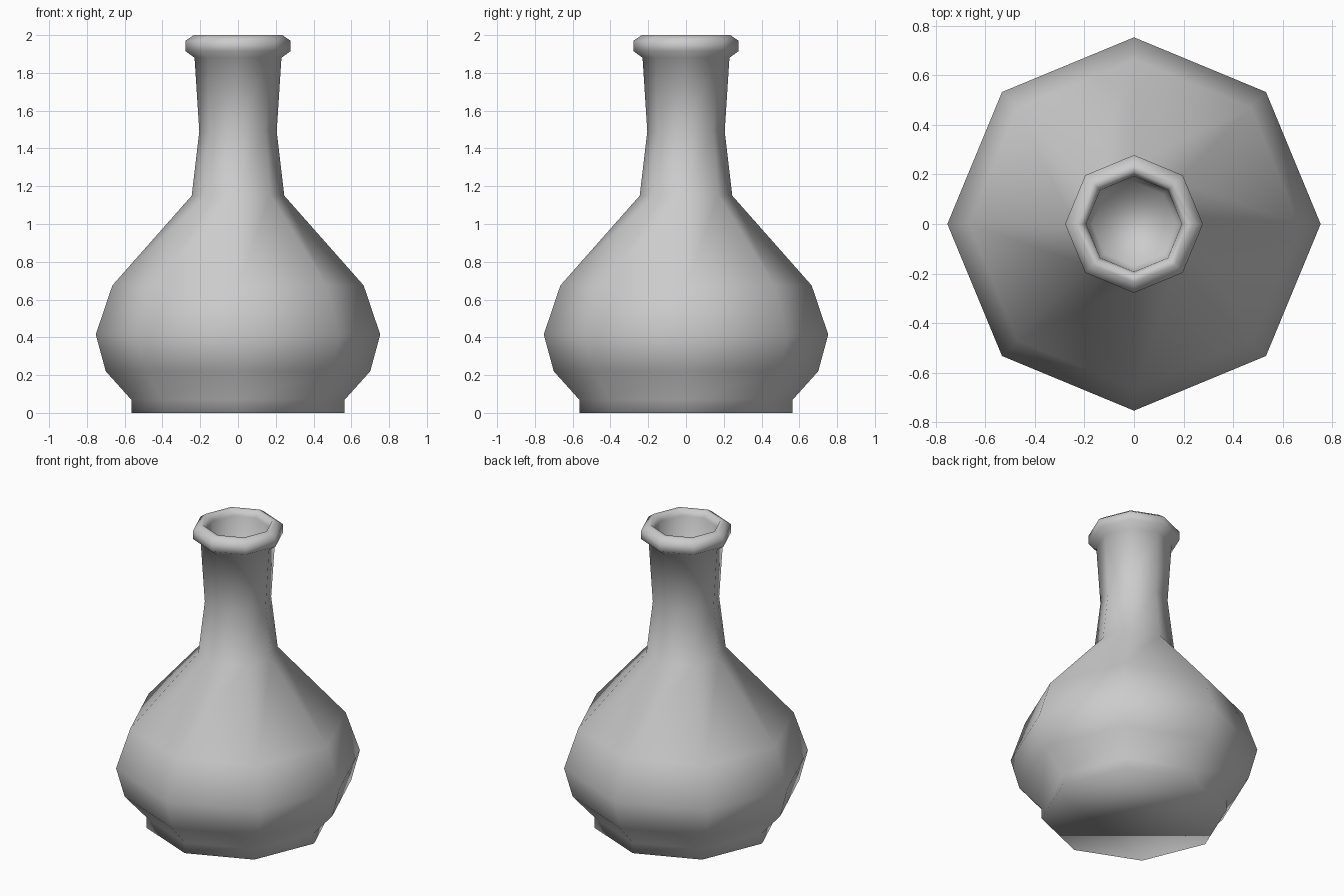
import bpy, bmesh
from math import cos, sin, pi

if "Cube" in bpy.data.objects:
    bpy.data.objects.remove(bpy.data.objects["Cube"])

SIDES = 8

# Outer silhouette from the foot up, over the lip and down inside the neck (radius, z)
profile = [
    (0.565, 0.0), (0.565, 0.07), (0.70, 0.22), (0.753, 0.415),
    (0.665, 0.675), (0.245, 1.15), (0.205, 1.49), (0.23, 1.88),
    (0.278, 1.915), (0.278, 1.97), (0.235, 2.0), (0.212, 2.0),
    (0.193, 1.96), (0.17, 1.49),
]


def lathe(name, points, sides):
    bm = bmesh.new()
    rings = [[bm.verts.new((r * cos(2 * pi * i / sides), r * sin(2 * pi * i / sides), z))
              for i in range(sides)] for r, z in points]
    for low, high in zip(rings, rings[1:]):
        for i in range(sides):
            j = (i + 1) % sides
            bm.faces.new((low[i], low[j], high[j], high[i]))
    # Underside and floor of the neck opening
    bm.faces.new(list(reversed(rings[0])))
    bm.faces.new(rings[-1])
    for f in bm.faces:
        f.smooth = True
    mesh = bpy.data.meshes.new(name)
    bm.to_mesh(mesh)
    bm.free()
    obj = bpy.data.objects.new(name, mesh)
    bpy.context.collection.objects.link(obj)
    return obj


# Bottle body, neck and lip in one turned surface
lathe("bottle", profile, SIDES)
